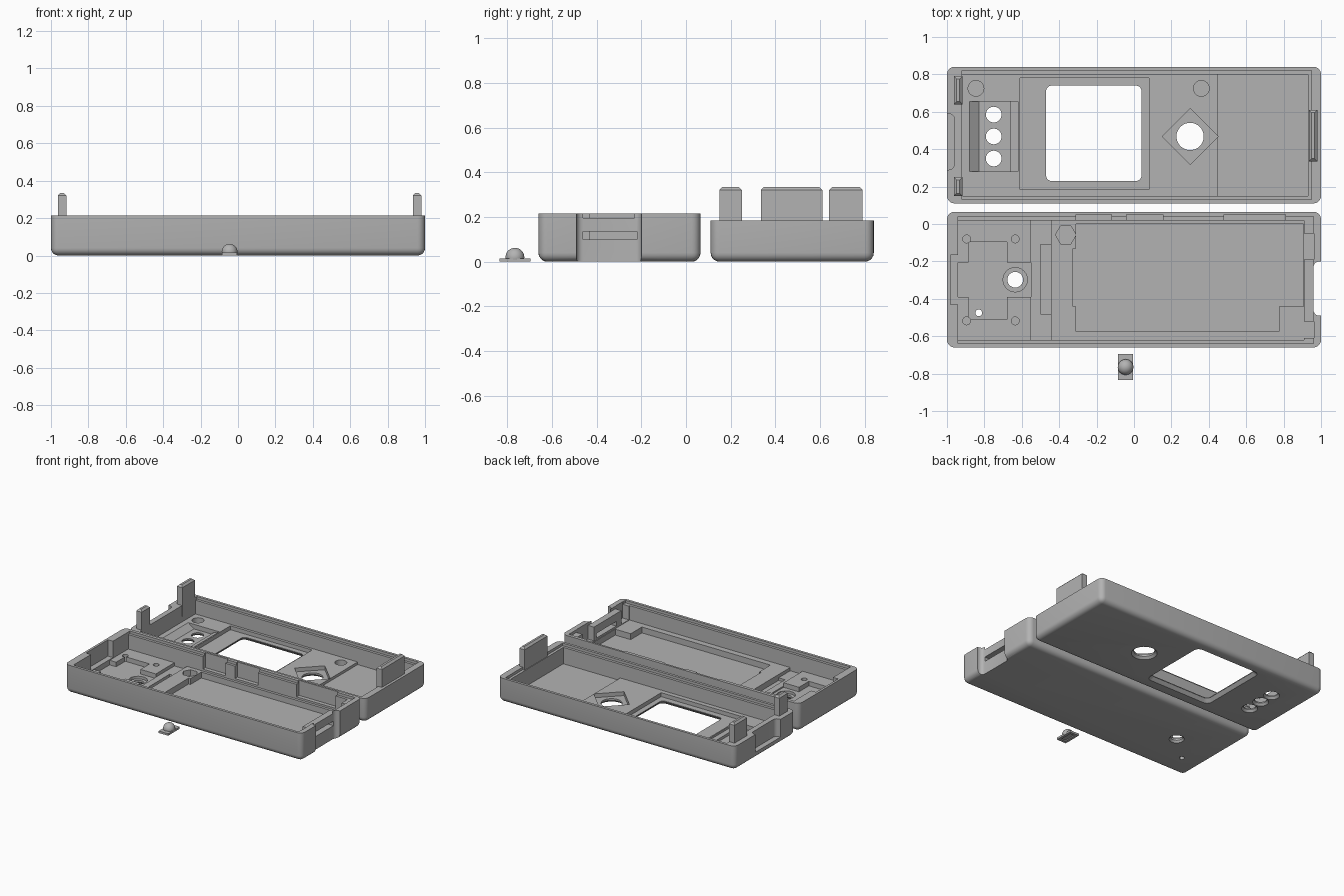
import bpy, bmesh, math
from mathutils import Matrix, Vector

default = bpy.data.objects.get("Cube")
if default:
    bpy.data.objects.remove(default)

grey = bpy.data.materials.new("plain_grey")
grey.use_nodes = True
COLOUR = (0.45, 0.45, 0.45, 1)
grey.diffuse_color = COLOUR
grey.node_tree.nodes["Principled BSDF"].inputs["Base Color"].default_value = COLOUR


def finish(name, bm):
    bmesh.ops.recalc_face_normals(bm, faces=bm.faces)
    me = bpy.data.meshes.new(name)
    bm.to_mesh(me)
    bm.free()
    me.materials.append(grey)
    ob = bpy.data.objects.new(name, me)
    bpy.context.collection.objects.link(ob)
    return ob


def box_bm(x, y, z):
    bm = bmesh.new()
    size = Vector((x[1] - x[0], y[1] - y[0], z[1] - z[0]))
    mid = Vector((sum(x) / 2, sum(y) / 2, sum(z) / 2))
    bmesh.ops.create_cube(bm, size=1, matrix=Matrix.Translation(mid) @ Matrix.Diagonal(size).to_4x4())
    return bm


def box(name, x, y, z):
    return finish(name, box_bm(x, y, z))


def round_edges(bm, rule, radius, steps=5):
    edges = [e for e in bm.edges if rule(*(v.co for v in e.verts))]
    bmesh.ops.bevel(bm, geom=edges, offset=radius, segments=steps, profile=0.5, affect='EDGES')


def vertical(a, b):
    return abs(a.z - b.z) > 1e-4


def upright_box(x, y, z, radius):
    bm = box_bm(x, y, z)
    round_edges(bm, vertical, radius)
    return finish("cutter", bm)


def shell(name, x, y, height):
    # Solid block with round upright corners and a round bottom edge
    bm = box_bm(x, y, (0, height))
    round_edges(bm, lambda a, b: min(a.z, b.z) < 0.01, 0.04)
    return finish(name, bm)


def cyl(x, y, z, r, r_low=None, sides=32, turn=0):
    bm = bmesh.new()
    bmesh.ops.create_cone(bm, cap_ends=True, segments=sides, radius1=r_low or r, radius2=r,
                          depth=z[1] - z[0],
                          matrix=Matrix.Translation((x, y, sum(z) / 2)) @ Matrix.Rotation(turn, 4, 'Z'))
    return finish("cutter", bm)


def cut_box(x, y, z):
    return box("cutter", x, y, z)


def prism_y(points, y):
    # Profile in x and z, drawn out along y
    bm = bmesh.new()
    face = bm.faces.new([bm.verts.new((px, y[0], pz)) for px, pz in points])
    new = bmesh.ops.extrude_face_region(bm, geom=[face])["geom"]
    bmesh.ops.translate(bm, vec=(0, y[1] - y[0], 0), verts=[v for v in new if isinstance(v, bmesh.types.BMVert)])
    return finish("cutter", bm)


def boolean(ob, tools, operation='DIFFERENCE'):
    bpy.context.view_layer.objects.active = ob
    for tool in tools:
        mod = ob.modifiers.new("cut", 'BOOLEAN')
        mod.operation, mod.solver, mod.object = operation, 'EXACT', tool
        bpy.ops.object.modifier_apply(modifier=mod.name)
        bpy.data.objects.remove(tool)


def smooth(ob):
    bpy.ops.object.select_all(action='DESELECT')
    ob.select_set(True)
    bpy.context.view_layer.objects.active = ob
    bpy.ops.object.shade_smooth_by_angle(angle=math.radians(32))


TOP = 0.5

# Upper case half: hollow with a stepped rim and a raised floor
lid = shell("upper_case", (-1, 1), (0.11, 0.84), 0.185)
cuts = [cut_box((-0.92, 0.93), (0.15, 0.80), (0.06, TOP)),
        cut_box((-0.92, 0.95), (0.13, 0.82), (0.165, TOP)),
        cut_box((0.45, 0.93), (0.15, 0.80), (0.04, TOP))]
# Screen pocket and window with a flared outer edge
cuts += [cut_box((-0.61, 0.08), (0.185, 0.78), (0.03, TOP)),
         upright_box((-0.47, 0.04), (0.23, 0.74), (-0.1, TOP), 0.03)]
flare = upright_box((-0.5, 0.07), (0.20, 0.77), (-0.01, 0.025), 0.04)
for v in flare.data.vertices:
    if v.co.z > 0:
        v.co.x = -0.215 + (v.co.x + 0.215) * 0.9
        v.co.y = 0.485 + (v.co.y - 0.485) * 0.9
cuts.append(flare)
# Diamond pocket, round control hole
cuts += [cyl(0.30, 0.468, (0.03, TOP), 0.15, sides=4),
         cyl(0.30, 0.468, (-0.1, TOP), 0.073),
         cyl(0.30, 0.468, (-0.01, 0.02), 0.07, 0.1)]
# Lamp pocket with one sloping side, and its three holes
cuts.append(prism_y([(-0.88, 0.061), (-0.83, 0.025), (-0.66, 0.025), (-0.66, 0.045), (-0.62, 0.045),
                     (-0.62, 0.1), (-0.88, 0.1)], (0.28, 0.655)))
for y in (0.35, 0.468, 0.585):
    cuts += [cyl(-0.75, y, (-0.1, TOP), 0.042), cyl(-0.75, y, (-0.01, 0.018), 0.04, 0.065)]
# Blind screw holes and the end notch
cuts += [cyl(x, 0.725, (0.02, TOP), 0.042) for x in (-0.845, 0.36)]
cuts.append(upright_box((-1.1, -0.96), (0.29, 0.59), (0.05, TOP), 0.03))
boolean(lid, cuts)
smooth(lid)


def clip(name, x, y):
    # Upright snap tab with a chamfered top
    bm = box_bm(x, y, (0.1, 0.335))
    round_edges(bm, lambda a, b: min(a.z, b.z) > 0.3, 0.014, 1)
    return finish(name, bm)


clip("back_clip", (-0.963, -0.918), (0.64, 0.79))
clip("front_clip", (-0.963, -0.918), (0.15, 0.25))
clip("end_clip", (0.935, 0.98), (0.335, 0.61))

# Lower case half: hollow with a rim step
base = shell("lower_case", (-1, 1), (-0.66, 0.065), 0.215)
cuts = [cut_box((-0.94, 0.91), (-0.62, 0.02), (0.085, TOP)),
        cut_box((-0.94, 0.96), (-0.64, 0.04), (0.195, TOP))]
# Connector notch at the end and the slot through its wall
cuts += [upright_box((0.96, 1.1), (-0.49, -0.20), (-0.1, TOP), 0.03),
         cut_box((0.85, 1.05), (-0.46, -0.22), (0.1, 0.135))]
# Cross-shaped battery pocket
cuts += [cut_box((-0.325, 0.905), (-0.44, -0.13), (0.04, TOP)),
         cut_box((-0.31, 0.775), (-0.575, 0.0), (0.04, TOP)),
         cut_box((0.77, 0.905), (-0.44, 0.0), (0.04, TOP))]
# Trench beside the control board
cuts += [cut_box((-0.55, -0.445), (-0.62, 0.02), (0.06, TOP)),
         cut_box((-0.50, -0.445), (-0.48, -0.11), (0.04, TOP))]
# Control board pockets
cuts += [cut_box((-0.885, -0.68), (-0.51, -0.095), (0.05, TOP)),
         cut_box((-0.94, -0.55), (-0.39, -0.205), (0.05, TOP)),
         cyl(-0.635, -0.298, (0.03, TOP), 0.065),
         cyl(-0.635, -0.298, (-0.1, TOP), 0.042),
         cyl(-0.635, -0.298, (-0.01, 0.018), 0.04, 0.06),
         cyl(-0.83, -0.475, (-0.1, TOP), 0.018)]
cuts += [cyl(x, y, (0.03, TOP), 0.021) for x in (-0.895, -0.635) for y in (-0.08, -0.518)]
# Hexagonal nut pockets
cuts += [cyl(x, -0.058, (0.04, TOP), 0.055, sides=6, turn=math.pi / 6) for x in (-0.365, 0.84)]
# Recesses along the back wall and for the clips
cuts += [cut_box(x, (0.0, 0.05), (0.1, TOP)) for x in ((-0.31, -0.12), (-0.04, 0.155), (0.48, 0.81))]
cuts += [cut_box((-0.982, -0.9), (-0.43, -0.165), (0.09, TOP)),
         cut_box((0.9, 0.962), (-0.19, -0.05), (0.09, TOP)),
         cut_box((0.9, 0.962), (-0.61, -0.52), (0.09, TOP))]
boolean(base, cuts)
smooth(base)

# Loose push button: plate with a pocket underneath, and a dome
plate = box("button_plate", (-0.085, -0.005), (-0.835, -0.695), (0, 0.015))
boolean(plate, [cut_box((-0.065, -0.025), (-0.815, -0.715), (-0.02, 0.008))])
bm = bmesh.new()
bmesh.ops.create_uvsphere(bm, u_segments=32, v_segments=16, radius=0.042,
                          matrix=Matrix.Translation((-0.045, -0.765, 0.02)))
bmesh.ops.bisect_plane(bm, geom=bm.verts[:] + bm.edges[:] + bm.faces[:], plane_co=(0, 0, 0.01),
                       plane_no=(0, 0, 1), clear_inner=True)
bmesh.ops.holes_fill(bm, edges=[e for e in bm.edges if e.is_boundary])
smooth(finish("button_dome", bm))
